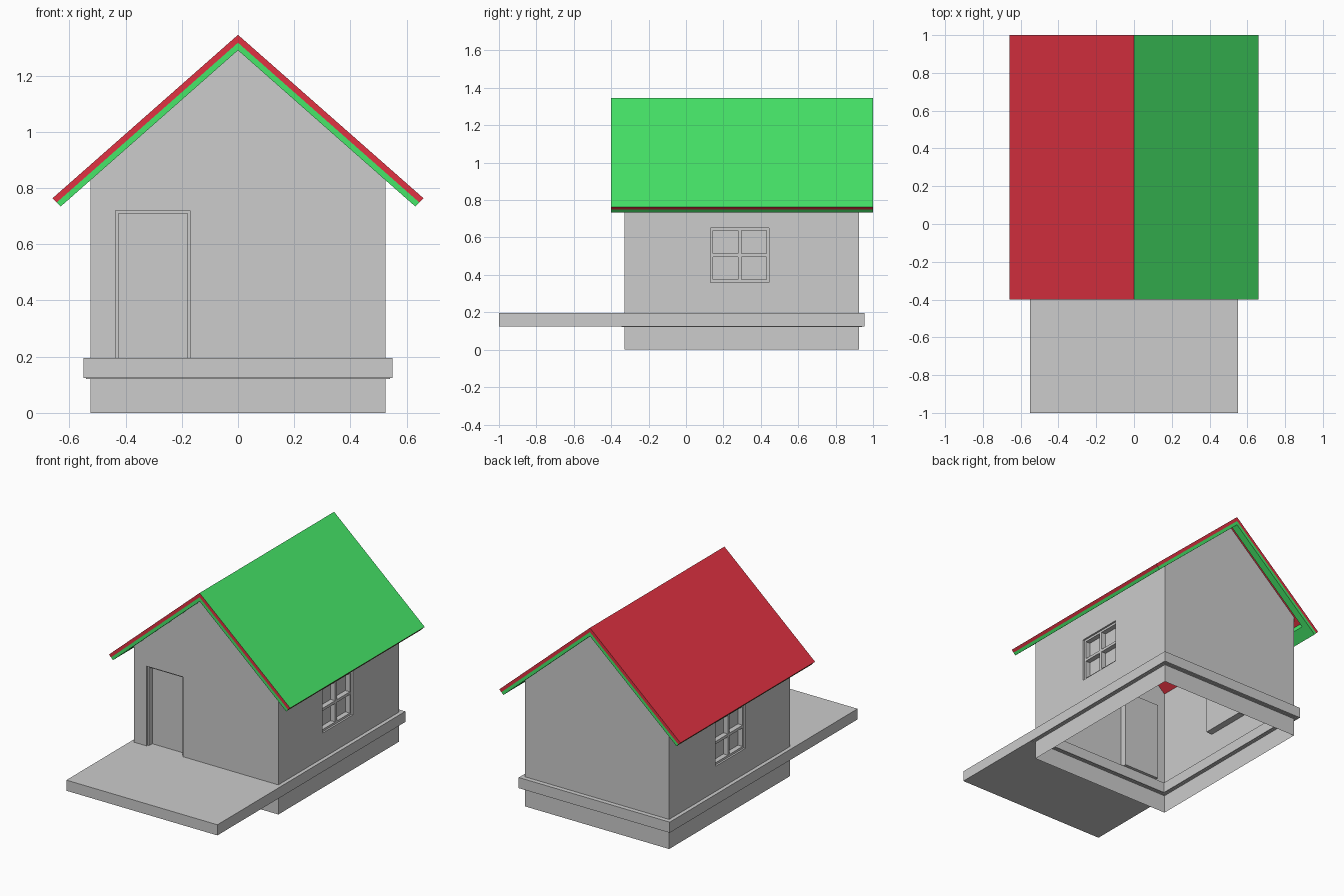
import bpy, bmesh
from mathutils import Vector

if "Cube" in bpy.data.objects:
    bpy.data.objects.remove(bpy.data.objects["Cube"])


def material(name, rgb):
    m = bpy.data.materials.new(name)
    m.diffuse_color = (*rgb, 1)
    m.use_nodes = True
    m.node_tree.nodes["Principled BSDF"].inputs["Base Color"].default_value = m.diffuse_color
    return m


GREY = material("plaster grey", (0.604, 0.604, 0.604))
RED = material("roof red", (0.752, 0.032, 0.054))
GREEN = material("roof green", (0.061, 0.791, 0.141))


def finish(bm, name, *mats):
    mesh = bpy.data.meshes.new(name)
    bm.to_mesh(mesh)
    bm.free()
    for m in mats:
        mesh.materials.append(m)
    obj = bpy.data.objects.new(name, mesh)
    bpy.context.collection.objects.link(obj)
    return obj


def add_prism(bm, profile, y0, y1):
    """Extrude an (x, z) profile along y."""
    a = [bm.verts.new((x, y0, z)) for x, z in profile]
    b = [bm.verts.new((x, y1, z)) for x, z in profile]
    n = len(a)
    faces = [bm.faces.new(a), bm.faces.new(b[::-1])]
    for i in range(n):
        j = (i + 1) % n
        faces.append(bm.faces.new((a[j], a[i], b[i], b[j])))
    bmesh.ops.recalc_face_normals(bm, faces=faces)


def add_box(bm, x0, x1, y0, y1, z0, z1):
    add_prism(bm, [(x0, z0), (x1, z0), (x1, z1), (x0, z1)], y0, y1)


def ring(name, outer, inner, z0, z1):
    """Flat slab with a rectangular hole; rects are (x half, y0, y1)."""
    bm = bmesh.new()
    loops = []
    for (x, y0, y1) in (outer, inner):
        for z in (z0, z1):
            loops.append([bm.verts.new((px, py, z)) for px, py in
                          ((-x, y0), (x, y0), (x, y1), (-x, y1))])
    ob, ot, ib, it = loops
    for p, q in ((ob, ot), (ot, it), (it, ib), (ib, ob)):
        for i in range(4):
            j = (i + 1) % 4
            bm.faces.new((p[i], p[j], q[j], q[i]))
    bmesh.ops.recalc_face_normals(bm, faces=bm.faces[:])
    return finish(bm, name, GREY)


# Main dimensions
W, FRONT, BACK = 0.525, -0.33, 0.925
SLOPE = 0.881
DOOR = (-0.435, -0.17, 0.195, 0.72)     # x0, x1, z0, z1
WIN = (0.13, 0.445, 0.36, 0.65)         # y0, y1, z0, z1
DEPTH = 0.045

# Walls: thin shell, open at bottom and under the roof
bm = bmesh.new()
apex, eave = 1.316, 1.316 - SLOPE * W
gable = [(-W, 0), (W, 0), (W, eave), (0, apex), (-W, eave)]
f = [bm.verts.new((x, FRONT, z)) for x, z in gable]
b = [bm.verts.new((x, BACK, z)) for x, z in gable]
bm.faces.new(f)
bm.faces.new(b[::-1])
bm.faces.new((f[1], b[1], b[2], f[2]))
bm.faces.new((b[0], f[0], f[4], b[4]))


def cut(face_test, co, no):
    faces = [q for q in bm.faces if face_test(q)]
    geom = set(faces)
    for q in faces:
        geom.update(q.edges)
        geom.update(q.verts)
    bmesh.ops.bisect_plane(bm, geom=list(geom), plane_co=co, plane_no=no)


def on_front(q):
    return q.calc_center_median().y < FRONT + 1e-4


def on_side(q):
    return abs(q.calc_center_median().x) > W - 1e-4


for v in DOOR[:2]:
    cut(on_front, (v, 0, 0), (1, 0, 0))
for v in DOOR[2:]:
    cut(on_front, (0, 0, v), (0, 0, 1))
for v in WIN[:2]:
    cut(on_side, (0, v, 0), (0, 1, 0))
for v in WIN[2:]:
    cut(on_side, (0, 0, v), (0, 0, 1))

middle = Vector((0, 0.3, 0.5))
bm.normal_update()
for q in bm.faces:
    if q.normal.dot(q.calc_center_median() - middle) < 0:
        q.normal_flip()

# Door and window recesses
openings = []
for q in bm.faces:
    c = q.calc_center_median()
    door = on_front(q) and DOOR[0] < c.x < DOOR[1] and DOOR[2] < c.z < DOOR[3]
    window = on_side(q) and WIN[0] < c.y < WIN[1] and WIN[2] < c.z < WIN[3]
    if door or window:
        openings.append(q)
moves = bmesh.ops.extrude_discrete_faces(bm, faces=openings)["faces"]
bm.normal_update()
for q in moves:
    bmesh.ops.translate(bm, verts=q.verts[:], vec=-q.normal * DEPTH)
finish(bm, "walls", GREY)

# Window frames with crossed glazing bars
y0, y1, z0, z1 = WIN
ym, zm, t, h = (y0 + y1) / 2, (z0 + z1) / 2, 0.014, 0.009
for side, s in (("right", 1), ("left", -1)):
    bm = bmesh.new()
    xa, xb = sorted((s * (W - DEPTH), s * (W - 0.012)))
    for ya, yb in ((y0, y0 + t), (ym - h, ym + h), (y1 - t, y1)):
        add_box(bm, xa, xb, ya, yb, z0, z1)
    for za, zb in ((z0, z0 + t), (zm - h, zm + h), (z1 - t, z1)):
        for ya, yb in ((y0 + t, ym - h), (ym + h, y1 - t)):
            add_box(bm, xa, xb, ya, yb, za, zb)
    finish(bm, f"{side}_window_frame", GREY)

# Door frame
x0, x1, z0, z1 = DOOR
bm = bmesh.new()
ya, yb, t = FRONT + 0.012, FRONT + DEPTH, 0.01
add_box(bm, x0, x0 + t, ya, yb, z0, z1)
add_box(bm, x1 - t, x1, ya, yb, z0, z1)
add_box(bm, x0 + t, x1 - t, ya, yb, z1 - t, z1)
finish(bm, "door_frame", GREY)

# Deck around the house with a porch in front, and a thin lip below it
ring("deck", (0.55, -1.0, 0.955), (0.50, -0.305, 0.90), 0.125, 0.195)
ring("deck_lip", (0.54, -0.345, 0.94), (0.51, -0.315, 0.91), 0.121, 0.125)

# Roof slab: red, with the right slope green on top
OUT, MID, LOW = (0.66, 1.345), (0.645, 1.317), (0.631, 1.29)   # tip x, apex z


def chevron(top, bottom):
    def line(p):
        return [(-p[0], p[1] - SLOPE * p[0]), (0, p[1]), (p[0], p[1] - SLOPE * p[0])]
    return line(top) + line(bottom)[::-1]


bm = bmesh.new()
add_prism(bm, chevron(OUT, MID), -0.4, 1.0)
bm.normal_update()
for q in bm.faces:
    if q.normal.x > 0.3 and q.normal.z > 0.3:
        q.material_index = 1
finish(bm, "roof", RED, GREEN)

# Green trim under the roof edges
bm = bmesh.new()
add_prism(bm, chevron(MID, LOW), -0.4, -0.352)
add_prism(bm, chevron(MID, LOW), 0.952, 1.0)
xi = 0.57
for s in (1, -1):
    add_prism(bm, [(s * x, z - SLOPE * x) for x, z in
                   ((xi, LOW[1]), LOW, MID, (xi, MID[1]))], -0.352, 0.952)
finish(bm, "roof_trim", GREEN)
